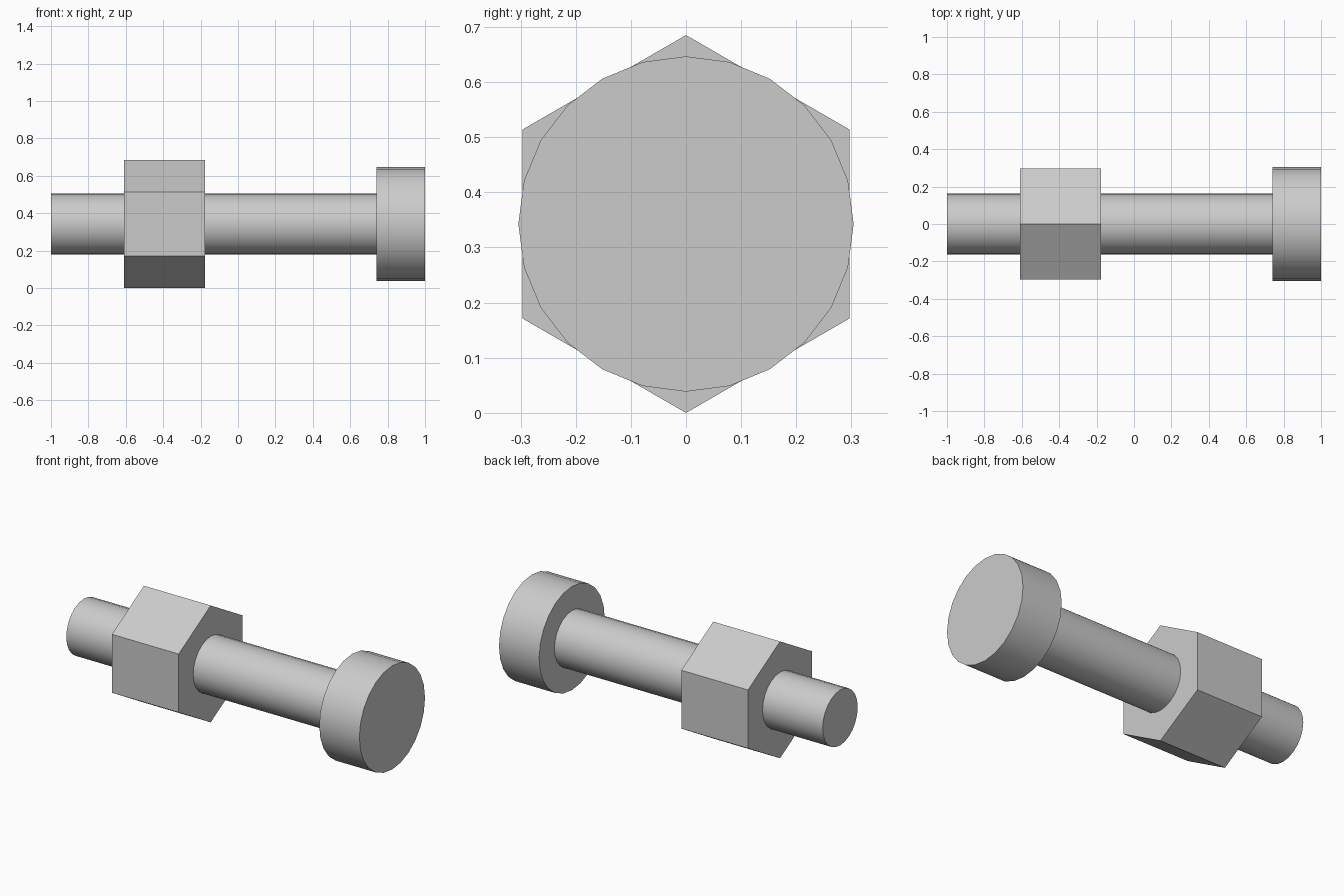
import bpy
import math

cube = bpy.data.objects.get("Cube")
if cube:
    bpy.data.objects.remove(cube, do_unlink=True)

AXIS_Z = 0.3425

# Plain grey metal
grey = bpy.data.materials.new("grey metal")
grey.use_nodes = True
colour = (0.6, 0.6, 0.6, 1.0)
grey.diffuse_color = colour
grey.node_tree.nodes["Principled BSDF"].inputs["Base Color"].default_value = colour


def prism(name, sides, radius, x0, x1, smooth):
    """Capped prism lying along x, with one corner pointing up."""
    bpy.ops.mesh.primitive_cylinder_add(
        vertices=sides, radius=radius, depth=x1 - x0,
        location=((x0 + x1) / 2, 0, AXIS_Z), rotation=(0, math.pi / 2, 0))
    ob = bpy.context.object
    # Turn the section so a corner sits exactly at the top
    for v in ob.data.vertices:
        v.co.x, v.co.y = v.co.y, -v.co.x
    ob.name = name
    ob.data.materials.append(grey)
    if smooth:
        bpy.ops.object.shade_smooth_by_angle(angle=math.radians(30))
    return ob


# Shaft, round head and hexagonal nut
prism("bolt_shaft", 24, 0.1625, -1.0, 0.80, True)
prism("bolt_head", 24, 0.304, 0.74, 1.0, True)
prism("hex_nut", 6, AXIS_Z, -0.61, -0.177, False)
